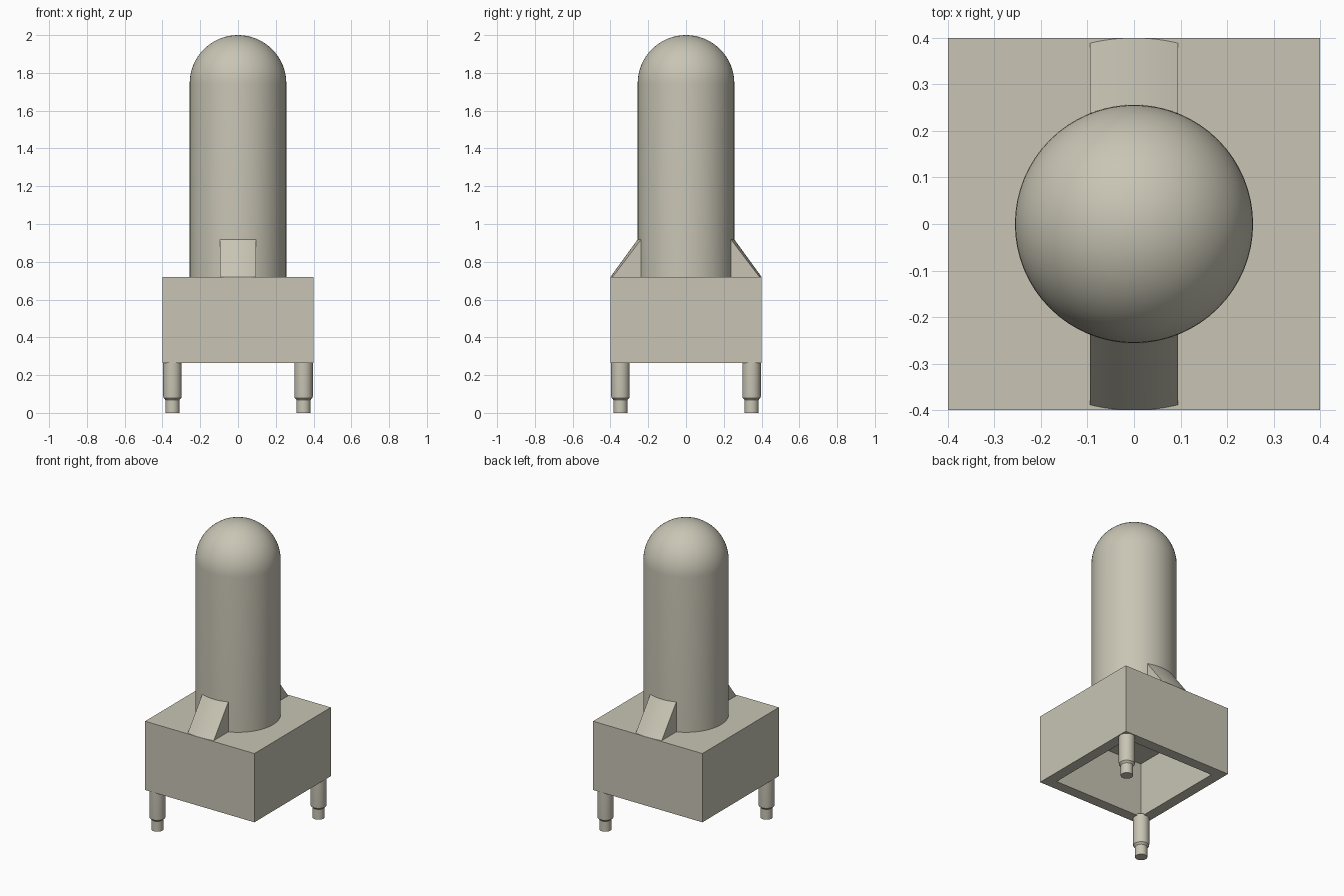
import bpy, bmesh, math

cube = bpy.data.objects.get("Cube")
if cube:
    bpy.data.objects.remove(cube, do_unlink=True)

# Single matte stone-grey colour
COL = (0.58, 0.56, 0.46, 1.0)
mat = bpy.data.materials.new("warm grey")
mat.use_nodes = True
mat.diffuse_color = COL
bsdf = next(n for n in mat.node_tree.nodes if n.type == 'BSDF_PRINCIPLED')
bsdf.inputs["Base Color"].default_value = COL
bsdf.inputs["Roughness"].default_value = 0.7


def finish(name, bm, smooth=False):
    bmesh.ops.recalc_face_normals(bm, faces=bm.faces)
    me = bpy.data.meshes.new(name)
    bm.to_mesh(me)
    bm.free()
    me.materials.append(mat)
    ob = bpy.data.objects.new(name, me)
    bpy.context.collection.objects.link(ob)
    if smooth:
        bpy.ops.object.select_all(action='DESELECT')
        ob.select_set(True)
        bpy.context.view_layer.objects.active = ob
        bpy.ops.object.shade_smooth_by_angle(angle=math.radians(30))
    return ob


def lathe(name, profile, segments, centre=(0, 0)):
    """Spin (radius, z) points around a vertical axis."""
    bm = bmesh.new()
    verts = [bm.verts.new((r, 0, z)) for r, z in profile]
    edges = [bm.edges.new(pair) for pair in zip(verts, verts[1:])]
    bmesh.ops.spin(bm, geom=verts + edges, cent=(0, 0, 0), axis=(0, 0, 1),
                   angle=2 * math.pi, steps=segments)
    bmesh.ops.remove_doubles(bm, verts=bm.verts, dist=1e-4)
    bmesh.ops.translate(bm, verts=bm.verts, vec=(*centre, 0))
    return finish(name, bm, True)


BASE_LOW, BASE_TOP, HALF = 0.265, 0.72, 0.4
RADIUS, DOME_Z = 0.256, 1.744

# Square base, hollowed from below
bm = bmesh.new()
bmesh.ops.create_cube(bm, size=1)
for v in bm.verts:
    v.co = (v.co.x * 2 * HALF, v.co.y * 2 * HALF,
            BASE_TOP if v.co.z > 0 else BASE_LOW)
bm.normal_update()
under = min(bm.faces, key=lambda f: f.calc_center_median().z)
bmesh.ops.inset_region(bm, faces=[under], thickness=0.1)
roof = bmesh.ops.extrude_discrete_faces(bm, faces=[under])["faces"][0]
bmesh.ops.translate(bm, verts=roof.verts, vec=(0, 0, 0.365))
finish("hollow_base", bm)

# Round column with a hemispherical dome
dome = [(RADIUS * math.cos(i * math.pi / 32),
         DOME_Z + RADIUS * math.sin(i * math.pi / 32)) for i in range(17)]
lathe("domed_column", [(0, BASE_TOP - 0.01), (RADIUS, BASE_TOP - 0.01)] + dome, 64)

# Sloping buttresses, each a slice of a cone, at front and back
for name, side in (("front_buttress", -1), ("back_buttress", 1)):
    bm = bmesh.new()
    rows = []
    for i in range(13):
        x = -0.095 + 0.19 * i / 12
        foot = math.sqrt(HALF ** 2 - x * x)
        head = math.sqrt(RADIUS ** 2 - x * x)
        section = ((foot, BASE_TOP), (head, 0.918), (0.2, 0.918), (0.2, BASE_TOP))
        rows.append([bm.verts.new((x, side * y, z)) for y, z in section])
    for a, b in zip(rows, rows[1:]):
        for k in range(4):
            n = (k + 1) % 4
            bm.faces.new((a[k], a[n], b[n], b[k]))
    bm.faces.new(rows[0])
    bm.faces.new(rows[-1])
    finish(name, bm, True)

# Two stepped pins on opposite corners
pin = [(0, 0), (0.037, 0), (0.037, 0.068), (0.042, 0.074), (0.048, 0.08),
       (0.049, 0.09), (0.049, BASE_LOW + 0.01), (0, BASE_LOW + 0.01)]
for name, s in (("front_pin", -1), ("back_pin", 1)):
    lathe(name, pin, 32, (0.347 * s, 0.347 * s))
